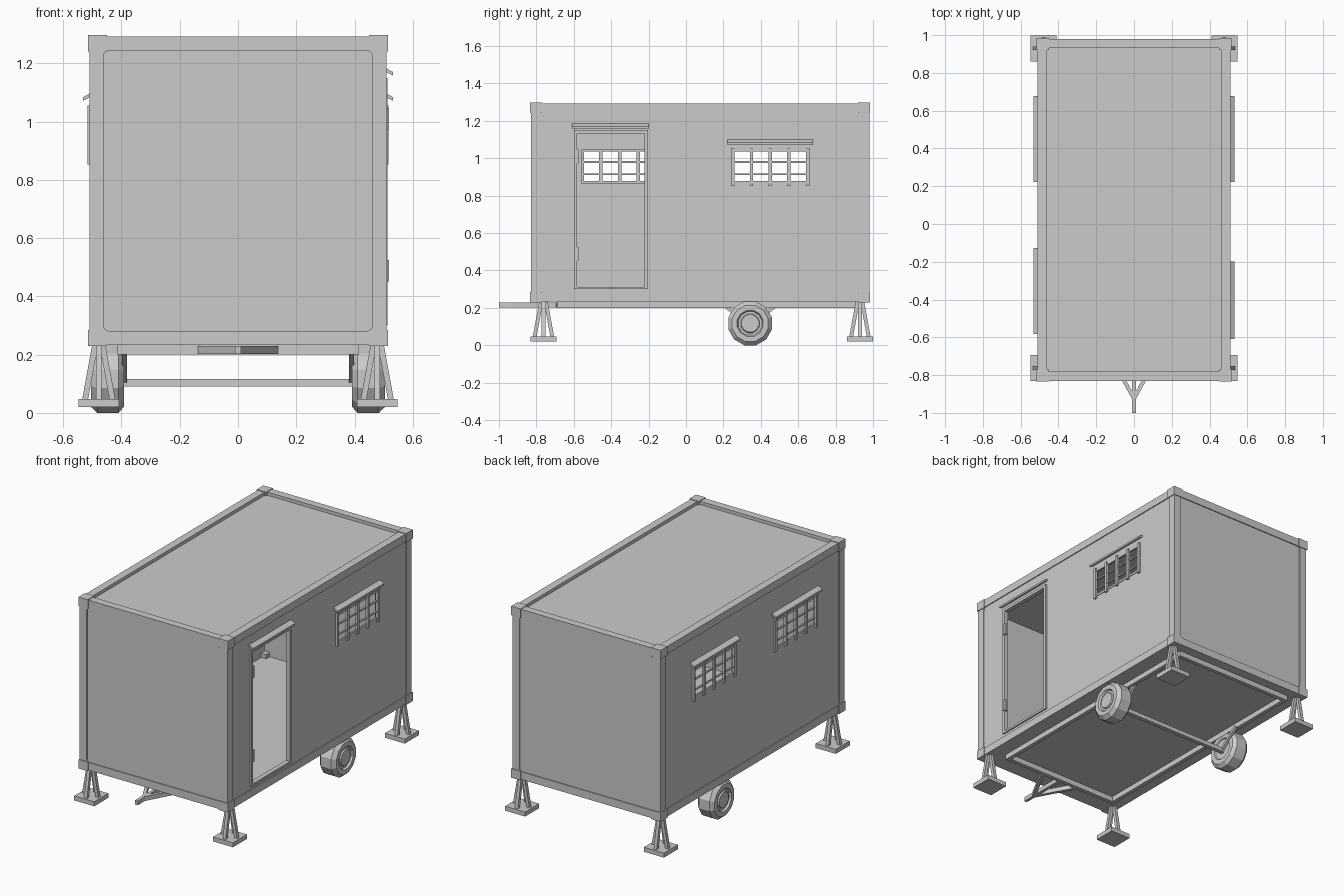
import bpy, bmesh, math
from mathutils import Vector, Matrix

if "Cube" in bpy.data.objects:
    bpy.data.objects.remove(bpy.data.objects["Cube"])


def finish(name, bm):
    bmesh.ops.recalc_face_normals(bm, faces=bm.faces)
    me = bpy.data.meshes.new(name)
    bm.to_mesh(me)
    bm.free()
    ob = bpy.data.objects.new(name, me)
    bpy.context.collection.objects.link(ob)
    return ob


def box(name, x, y, z, round_axis=None, r=0.02):
    """Box from (min, max) ranges; optionally round the edges along one axis."""
    bm = bmesh.new()
    bmesh.ops.create_cube(bm, size=1)
    lo, hi = (Vector(p) for p in zip(x, y, z))
    for v in bm.verts:
        v.co = Vector((lo[i] + (hi[i] - lo[i]) * (v.co[i] + 0.5) for i in range(3)))
    if round_axis is not None:
        edges = [e for e in bm.edges
                 if abs((e.verts[0].co - e.verts[1].co).normalized()[round_axis]) > 0.9]
        bmesh.ops.bevel(bm, geom=edges, offset=r, segments=4, profile=0.5, affect='EDGES')
    return finish(name, bm)


def strut(name, a, b, w, h=None):
    """Square bar between two points."""
    a, b = Vector(a), Vector(b)
    d = b - a
    bm = bmesh.new()
    bmesh.ops.create_cube(bm, size=1)
    m = (Matrix.Translation((a + b) / 2) @ d.to_track_quat('Z', 'Y').to_matrix().to_4x4()
         @ Matrix.Diagonal((w, h or w, d.length, 1)))
    bmesh.ops.transform(bm, matrix=m, verts=bm.verts)
    return finish(name, bm)


def extrude_y(name, profile, y0, y1):
    bm = bmesh.new()
    f = bm.faces.new([bm.verts.new((px, y0, pz)) for px, pz in profile])
    g = bmesh.ops.extrude_face_region(bm, geom=[f])
    bmesh.ops.translate(bm, vec=(0, y1 - y0, 0),
                        verts=[v for v in g['geom'] if isinstance(v, bmesh.types.BMVert)])
    return finish(name, bm)


def lathe_x(name, profile, y, z, sides):
    bm = bmesh.new()
    a0 = math.pi / sides
    vs = [bm.verts.new((px, y + r * math.sin(a0), z + r * math.cos(a0))) for px, r in profile]
    es = [bm.edges.new(p) for p in zip(vs, vs[1:])]
    bmesh.ops.spin(bm, geom=vs + es, cent=(0, y, z), axis=(1, 0, 0),
                   angle=2 * math.pi, steps=sides, use_duplicate=False)
    bmesh.ops.remove_doubles(bm, verts=bm.verts, dist=1e-4)
    return finish(name, bm)


def cut(ob, cutter):
    m = ob.modifiers.new('cut', 'BOOLEAN')
    m.operation, m.solver, m.object = 'DIFFERENCE', 'EXACT', cutter
    bpy.context.view_layer.objects.active = ob
    bpy.ops.object.modifier_apply(modifier=m.name)
    bpy.data.objects.remove(cutter)


X, Y0, Y1, Z0, Z1 = 0.51, -0.83, 0.98, 0.233, 1.293
B = 0.048      # visible width of the frame rails
D = 0.006      # wall panel recess
WINDOWS = [(1, 0.45), (-1, 0.45), (-1, -0.355)]

# cabin shell: recessed panels, hollow inside, openings
cabin = box('cabin_shell', (-X, X), (Y0, Y1), (Z0, Z1))
px, py, pz = (-X + B, X - B), (Y0 + B, Y1 - B), (Z0 + B, Z1 - B)
for s in (-1, 1):
    cut(cabin, box('c', sorted((s * (X - D), s * 0.6)), py, pz, 0))
cut(cabin, box('c', px, (Y0 - 0.1, Y0 + D), pz, 1))
cut(cabin, box('c', px, (Y1 - D, Y1 + 0.1), pz, 1))
cut(cabin, box('c', px, py, (Z1 - 0.02, Z1 + 0.1), 2))
cut(cabin, box('c', (-X + 0.025, X - 0.025), (Y0 + 0.025, Y1 - 0.025), (Z0 + 0.025, Z1 - 0.04)))
cut(cabin, box('c', (0.4, 0.6), (-0.585, -0.22), (0.312, 1.133)))
for s, y in WINDOWS:
    cut(cabin, box('c', sorted((s * 0.4, s * 0.6)), (y - 0.205, y + 0.205), (0.865, 1.045)))

# corner castings
for s in (-1, 1):
    for y in ((Y0 - 0.005, Y0 + 0.06), (Y1 - 0.06, Y1 + 0.005)):
        for z in ((Z0 - 0.004, Z0 + 0.052), (Z1 - 0.052, Z1 + 0.004)):
            box('corner_casting', sorted((s * 0.45, s * 0.515)), y, z)


def awning(name, s, y0, y1, z):
    extrude_y(name, [(s * 0.5, z), (s * 0.532, z - 0.018),
                     (s * 0.532, z - 0.03), (s * 0.5, z - 0.014)], y0, y1)


# barred windows
for s, y in WINDOWS:
    awning('window_awning', s, y - 0.228, y + 0.228, 1.102)
    for i in range(-2, 3):
        c = y + i * 0.1
        box('window_upright_bar', sorted((s * 0.5, s * 0.516)), (c - 0.009, c + 0.009), (0.852, 1.056))
    for z, h in ((0.872, 0.014), (0.914, 0.009), (0.98, 0.009), (1.043, 0.016)):
        box('window_cross_bar', sorted((s * 0.497, s * 0.508)), (y - 0.205, y + 0.205), (z - h / 2, z + h / 2))

# door frame, hinges and awning
awning('door_awning', 1, -0.61, -0.198, 1.188)
fx = (0.485, 0.513)
box('door_frame_post', fx, (-0.6, -0.583), (0.3, 1.15))
box('door_frame_post', fx, (-0.222, -0.204), (0.3, 1.15))
box('door_frame_head', fx, (-0.583, -0.222), (1.133, 1.15))
box('door_frame_sill', fx, (-0.583, -0.222), (0.3, 0.313))
for z in (0.488, 1.01):
    box('door_hinge', (0.5, 0.518), (-0.592, -0.575), (z - 0.037, z + 0.037))

# underframe
for s in (-1, 1):
    box('chassis_side_rail', sorted((s * 0.39, s * 0.415)), (-0.69, 0.92), (0.2, 0.235))
for y in (-0.69, 0.895):
    box('chassis_cross_rail', (-0.39, 0.39), (y, y + 0.025), (0.2, 0.235))

# tow bar
box('tow_bar', (-0.01, 0.01), (-1.0, -0.69), (0.203, 0.229))
for s in (-1, 1):
    strut('tow_brace', (s * 0.128, -0.69, 0.216), (0, -0.925, 0.216), 0.02, 0.027)

# wheels, axle and suspension
WY, WZ, R = 0.343, 0.117, 0.121
tyre = [(0.40, 0), (0.40, 0.065), (0.392, 0.07), (0.392, 0.1), (0.41, R), (0.483, R),
        (0.505, 0.1), (0.505, 0.072), (0.493, 0.065), (0.493, 0.052), (0.502, 0.048), (0.502, 0)]
for s in (-1, 1):
    lathe_x('wheel', [(s * a, r) for a, r in tyre], WY, WZ, 12)
    for dy in (-0.135, 0.135):
        strut('suspension_arm', (s * 0.39, WY, 0.105), (s * 0.39, WY + dy, 0.21), 0.018)
box('axle', (-0.41, 0.41), (WY - 0.013, WY + 0.013), (0.09, 0.116))

# support stands
for s in (-1, 1):
    for y in (-0.762, 0.93):
        cx, h = s * 0.478, 0.069
        box('stand_foot', (cx - h, cx + h), (y - h, y + h), (0.02, 0.048))
        for dx, dy in ((1, 0), (-1, 0), (0, 1), (0, -1)):
            strut('stand_leg', (cx + dx * 0.047, y + dy * 0.047, 0.045),
                  (cx + dx * 0.012, y + dy * 0.012, 0.237), 0.02)
